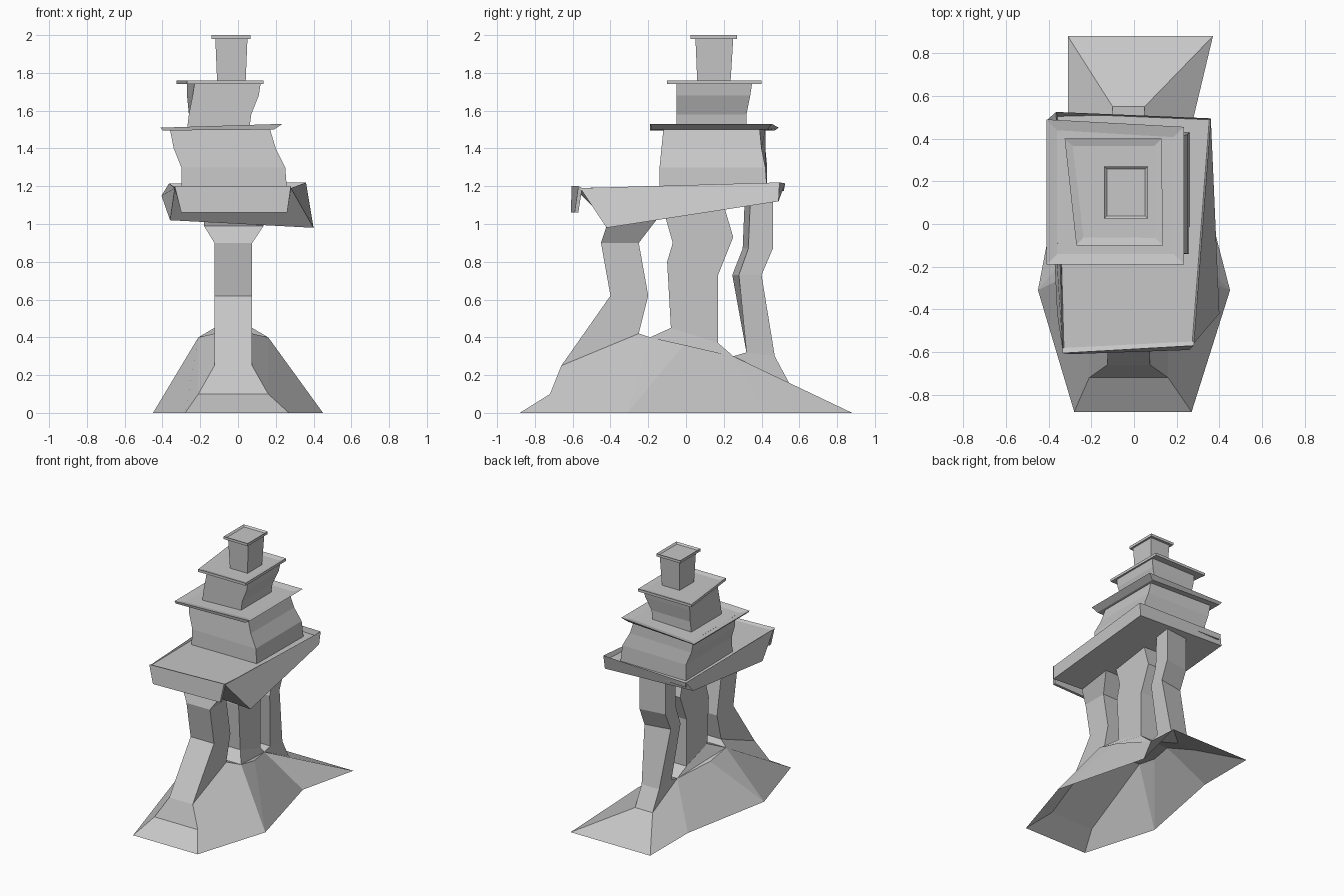
import bpy
import bmesh

default_cube = bpy.data.objects.get("Cube")
if default_cube:
    bpy.data.objects.remove(default_cube, do_unlink=True)

stone = bpy.data.materials.new("grey_stone")
stone.use_nodes = True
stone_colour = (0.57, 0.57, 0.57, 1)
stone.diffuse_color = stone_colour
stone.node_tree.nodes["Principled BSDF"].inputs["Base Color"].default_value = stone_colour


def finish(name, bm):
    """Turn a bmesh into a flat shaded stone object."""
    bmesh.ops.recalc_face_normals(bm, faces=bm.faces)
    mesh = bpy.data.meshes.new(name)
    bm.to_mesh(mesh)
    bm.free()
    mesh.materials.append(stone)
    part = bpy.data.objects.new(name, mesh)
    bpy.context.scene.collection.objects.link(part)
    return part


def ring(left, right, front, back, low, high=None, skew=0):
    """Four corners; low is the front height, high the back height."""
    high = low if high is None else high
    return [(left, front - skew, low), (right, front, low),
            (right, back, high), (left, back - skew, high)]


def loft(name, rings, rim=None, front_drop=0, back_drop=0):
    """Join four sided rings, cap both ends and optionally dish the top."""
    bm = bmesh.new()
    loops = [[bm.verts.new(corner) for corner in points] for points in rings]
    for lower, upper in zip(loops, loops[1:]):
        for i in range(len(lower)):
            j = (i + 1) % len(lower)
            bm.faces.new((lower[i], lower[j], upper[j], upper[i]))
    bm.faces.new(loops[0][::-1])
    top = bm.faces.new(loops[-1])
    if rim:
        bm.normal_update()
        bmesh.ops.inset_individual(bm, faces=[top], thickness=rim)
        middle = top.calc_center_median().y
        for vert in top.verts:
            vert.co.z -= front_drop if vert.co.y < middle else back_drop
    return finish(name, bm)


def mound(name, stations):
    """Open-bottomed hill: each station has a ground pair and a crest pair."""
    bm = bmesh.new()
    rows = []
    for ground, crest in stations:
        gl, gr, gy = ground
        cl, cr, cy, cz = crest
        points = [(gl, gy, 0), (cl, cy, cz), (cr, cy, cz), (gr, gy, 0)]
        rows.append([bm.verts.new(p) for p in points])
    for row, following in zip(rows, rows[1:]):
        for i in range(len(row) - 1):
            bm.faces.new((row[i], row[i + 1], following[i + 1], following[i]))
    bm.faces.new(rows[0])
    bm.faces.new(rows[-1])
    bmesh.ops.remove_doubles(bm, verts=bm.verts, dist=0.001)
    return finish(name, bm)


# Rocky hill with a front toe, wide shoulders and a long back slope
shoulder = (-.45, .45, -.31)
mound("base_mound", [
    ((-.28, .27, -.88), (-.21, .16, -.72, .10)),
    (shoulder, (-.21, .16, -.19, .40)),
    (shoulder, (-.20, .15, -.01, .36)),
    ((-.31, .26, .42), (-.10, .05, .25, .30)),
    ((-.31, .37, .88), (-.10, .05, .55, .15)),
])

# Three crooked legs flaring out of the hill
left, right = -.125, .075
loft("front_leg", [
    ring(-.21, .16, -.72, -.19, .10, .40),
    ring(left, right, -.66, -.25, .25, .42),
    ring(left, right, -.40, -.20, .62),
    ring(left, right, -.45, -.25, .90),
    ring(-.18, .135, -.42, -.15, .99, 1.03),
])
loft("middle_leg", [
    [(-.21, -.19, .40), (.16, -.19, .40), (.05, .25, .30), (-.10, .25, .30)],
    ring(left, right, -.08, .17, .45, .37),
    ring(left, right, -.10, .17, .80, .73),
    ring(left, right, -.07, .25, .90, .93),
    ring(left, right, -.11, .20, 1.04, 1.10),
])
loft("back_leg", [
    ring(-.10, .05, .25, .55, .30, .15),
    ring(-.10, .05, .32, .47, .32, .30),
    ring(left, right, .28, .40, .73, skew=.035),
    ring(left, right, .33, .46, .87, skew=.03),
    ring(left, right, .34, .46, 1.11, 1.13, skew=.03),
])

# Sloping tray with a raised rim, and the apron hanging at its front
loft("tray", [
    [(-.36, -.42, 1.02), (.40, -.42, .98), (.35, .49, 1.12), (-.405, .49, 1.15)],
    [(-.335, -.59, 1.19), (.28, -.56, 1.19), (.36, .495, 1.22), (-.365, .525, 1.215)],
], rim=.01, back_drop=.04)
loft("front_apron", [
    [(-.30, -.61, 1.06), (.26, -.59, 1.06), (.26, -.57, 1.06), (-.30, -.585, 1.06)],
    [(-.335, -.605, 1.20), (.28, -.57, 1.20), (.28, -.55, 1.19), (-.335, -.58, 1.19)],
])

# Leaning lower tier and its tilted slab
loft("lower_tier", [
    ring(-.30, .26, -.14, .43, 1.17),
    ring(-.30, .25, -.14, .42, 1.30, skew=-.01),
    ring(-.34, .20, -.13, .40, 1.40, skew=-.02),
    ring(-.36, .17, -.12, .39, 1.50, skew=-.03),
])
loft("lower_slab", [
    [(-.40, -.19, 1.495), (.19, -.18, 1.50), (.19, .43, 1.50), (-.40, .47, 1.495)],
    [(-.41, -.19, 1.51), (.235, -.19, 1.53), (.235, .455, 1.53), (-.41, .49, 1.51)],
], rim=.07, front_drop=.012, back_drop=.012)

# Twisted upper tier and its slab
loft("upper_tier", [
    ring(-.27, .06, -.05, .32, 1.50),
    ring(-.26, .07, -.05, .32, 1.58),
    [(-.24, -.05, 1.68), (.11, -.05, 1.68), (.11, .34, 1.68), (-.27, .34, 1.68)],
    [(-.23, -.05, 1.745), (.12, -.05, 1.745), (.12, .35, 1.745), (-.27, .35, 1.745)],
])
slab = [(-.27, -.10), (.135, -.10), (.13, .40), (-.325, .40)]
loft("upper_slab", [[(x, y, z) for x, y in slab] for z in (1.74, 1.76)],
     rim=.05, front_drop=.01, back_drop=.01)

# Chimney post with a shallow dished cap
loft("top_post", [
    ring(-.11, .04, .06, .235, 1.74),
    ring(-.12, .05, .05, .25, 1.98),
])
loft("top_cap", [
    ring(-.14, .065, .025, .27, 1.98),
    ring(-.14, .065, .025, .27, 2),
], rim=.018, front_drop=.012, back_drop=.012)
